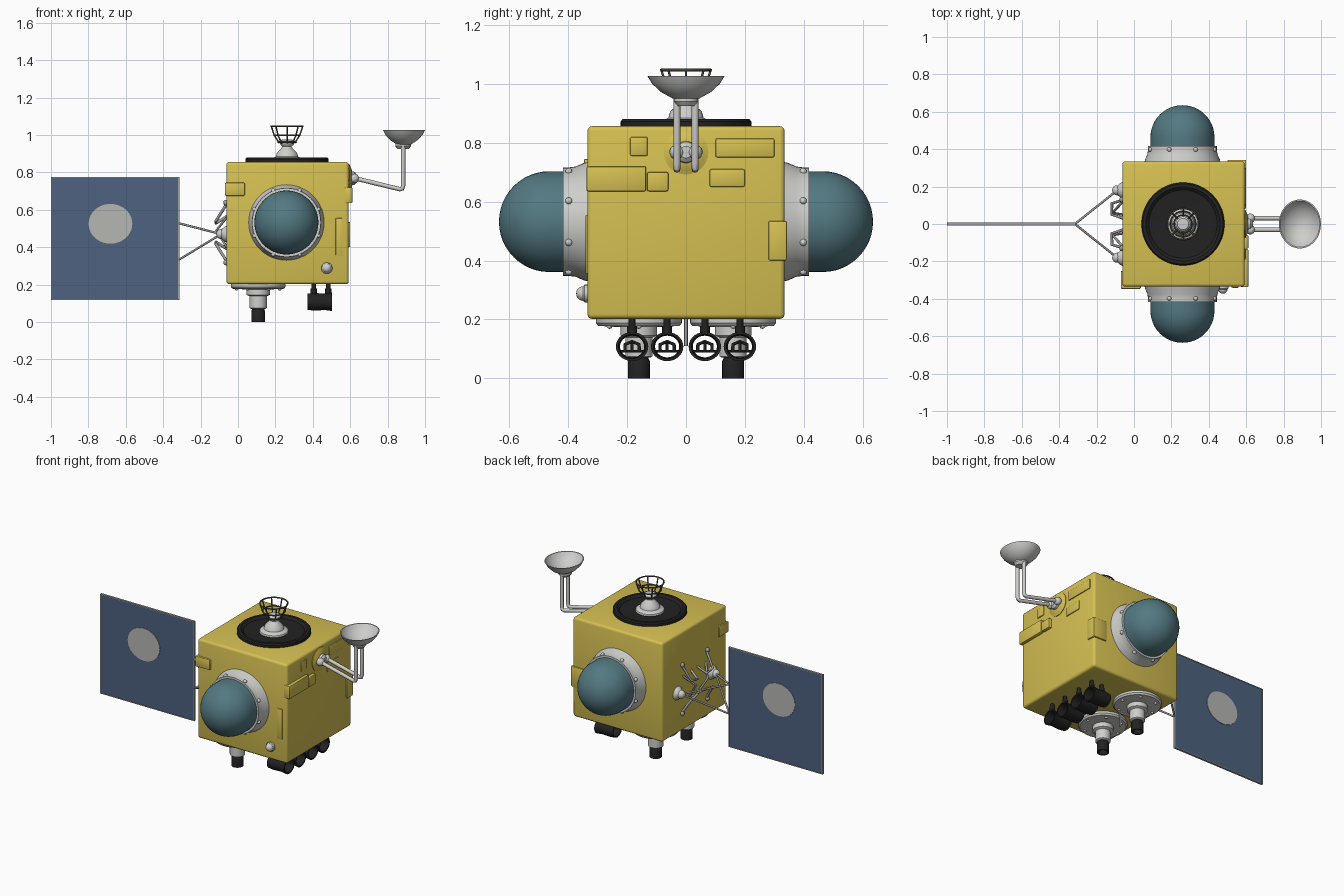
import bpy, bmesh, math
from mathutils import Matrix, Vector

if "Cube" in bpy.data.objects:
    bpy.data.objects.remove(bpy.data.objects["Cube"])

def mat(name, r, g, b):
    m = bpy.data.materials.new(name)
    m.diffuse_color = (r, g, b, 1)
    m.use_nodes = True
    m.node_tree.nodes["Principled BSDF"].inputs["Base Color"].default_value = m.diffuse_color
    return m

YELLOW = mat("yellow foil", .67, .53, .085)
TEAL = mat("teal tank", .087, .19, .222)
BLUE = mat("solar blue", .075, .122, .215)
WHITE = mat("pale grey", .62, .62, .60)
SILVER = mat("silver rod", .36, .36, .36)
BLACK = mat("black", .016, .016, .017)
DARK = mat("dark wire", .09, .085, .06)

CX, CZ = .262, .53   # body centre
BOTTOM, TOP = .202, .856

def finish(name, bm, m, smooth=True):
    bmesh.ops.recalc_face_normals(bm, faces=bm.faces)
    me = bpy.data.meshes.new(name)
    bm.to_mesh(me)
    bm.free()
    me.materials.append(m)
    o = bpy.data.objects.new(name, me)
    bpy.context.collection.objects.link(o)
    bpy.ops.object.select_all(action='DESELECT')
    o.select_set(True)
    bpy.context.view_layer.objects.active = o
    if smooth:
        bpy.ops.object.shade_smooth_by_angle(angle=math.radians(35))
    return o

def lathe(name, prof, m, loc=(0, 0, 0), axis=(0, 0, 1), n=32, scale=(1, 1, 1), loop=False):
    """Turn (radius, height) points round an axis; loop joins last point to first."""
    bm = bmesh.new()
    rings = []
    for r, h in prof:
        if r < 1e-5:
            rings.append([bm.verts.new((0, 0, h))] * n)
        else:
            rings.append([bm.verts.new((r * math.cos(2 * math.pi * i / n),
                                        r * math.sin(2 * math.pi * i / n), h)) for i in range(n)])
    pairs = list(zip(rings, rings[1:])) + ([(rings[-1], rings[0])] if loop else [])
    for a, b in pairs:
        for i in range(n):
            j = (i + 1) % n
            vs = list(dict.fromkeys([a[i], a[j], b[j], b[i]]))
            if len(vs) > 2:
                bm.faces.new(vs)
    if not loop:
        for ring in (rings[0], rings[-1]):
            if ring[0] is not ring[1]:
                bm.faces.new(ring)
    rot = Vector((0, 0, 1)).rotation_difference(Vector(axis)).to_matrix().to_4x4()
    bm.transform(Matrix.Translation(loc) @ Matrix.Diagonal((*scale, 1)) @ rot)
    return finish(name, bm, m)

def box(name, lo, hi, m, bevel=0.0, seg=2):
    bm = bmesh.new()
    bmesh.ops.create_cube(bm, size=1)
    lo, hi = Vector(lo), Vector(hi)
    bm.transform(Matrix.Translation((lo + hi) / 2) @ Matrix.Diagonal((*(hi - lo), 1)))
    if bevel:
        bmesh.ops.bevel(bm, geom=bm.edges[:], offset=bevel, segments=seg, affect='EDGES', profile=.5)
    return finish(name, bm, m)

def ball(name, loc, r, m):
    bm = bmesh.new()
    bmesh.ops.create_uvsphere(bm, u_segments=16, v_segments=10, radius=r)
    bm.transform(Matrix.Translation(loc))
    return finish(name, bm, m)

def rod(name, pts, r, m, cyclic=False):
    cu = bpy.data.curves.new(name, 'CURVE')
    cu.dimensions = '3D'
    cu.bevel_depth, cu.bevel_resolution, cu.use_fill_caps = r, 2, True
    sp = cu.splines.new('POLY')
    sp.points.add(len(pts) - 1)
    for p, c in zip(sp.points, pts):
        p.co = (*c, 1)
    sp.use_cyclic_u = cyclic
    cu.materials.append(m)
    o = bpy.data.objects.new(name, cu)
    bpy.context.collection.objects.link(o)
    bpy.ops.object.select_all(action='DESELECT')
    o.select_set(True)
    bpy.context.view_layer.objects.active = o
    bpy.ops.object.convert(target='MESH')
    bpy.ops.object.shade_smooth_by_angle(angle=math.radians(50))

def circle(c, r, n=24):
    return [(c[0] + r * math.cos(2 * math.pi * i / n), c[1] + r * math.sin(2 * math.pi * i / n), c[2]) for i in range(n)]

# body and raised foil pads
box("body", (-.062, -.335, BOTTOM), (.592, .335, TOP), YELLOW, .016, 3)
pads = [(-.135, -.338, .635, .72), (-.06, -.132, .635, .70), (.20, .08, .65, .71),
        (.30, .10, .75, .815), (-.13, -.19, .755, .82)]
for i, (y1, y0, z0, z1) in enumerate(pads):
    d = .612 if i < 2 else .598
    box("side_pad", (.57, y0, z0), (d, y1, z1), YELLOW, .006)
box("front_corner_pad", (-.07, -.347, .675), (.037, -.25, .745), YELLOW, .006)
box("front_strip", (.522, -.341, .355), (.56, -.32, .555), YELLOW, .004)
box("rear_corner_pad", (.50, .28, .40), (.60, .343, .535), YELLOW, .006)

# side tanks with bolted collars
for s in (-1, 1):
    arc = [(.171 * math.cos(a), .464 + .171 * math.sin(a)) for a in (math.pi / 2 * k / 12 for k in range(13))]
    arc[-1] = (0, .635)
    lathe("tank_dome", [(.171, .38)] + arc, TEAL, (CX - .003, 0, CZ + .002), (0, s, 0), 48)
    lathe("tank_collar", [(.205, .32), (.200, .345), (.187, .375), (.184, .40), (.184, .417), (.165, .417)],
          WHITE, (CX - .003, 0, CZ + .002), (0, s, 0), 48)
    for k in range(8):
        a = math.pi / 8 + k * math.pi / 4
        ball("collar_bolt", (CX - .003 + .184 * math.cos(a), s * .398, CZ + .002 + .184 * math.sin(a)), .012, WHITE)

# front knob
lathe("front_knob_base", [(.03, 0), (.03, .012), (.024, .018)], WHITE, (.475, -.333, .288), (0, -1, 0), 20)
ball("front_knob", (.475, -.348, .288), .025, WHITE)

# roof disc, pedestal and wire basket
lathe("roof_disc", [(.222, .85), (.222, .872), (.215, .880), (.198, .880), (.182, .866), (.10, .862)],
      BLACK, (CX, 0, 0), n=48)
lathe("pedestal", [(.088, .86), (.085, .872), (.06, .884), (.054, .905), (.033, .925), (.024, .938),
                   (.036, .95), (.04, .965), (.03, .975), (0, .977)], WHITE, (CX, 0, 0))
for z, r in ((.962, .048), (.998, .068), (1.047, .084)):
    rod("basket_ring", circle((CX, 0, z), r), .0045, DARK, True)
for k in range(8):
    c, s = math.cos(k * math.pi / 4), math.sin(k * math.pi / 4)
    rod("basket_bar", [(CX + .04 * c, .04 * s, .955), (CX + .068 * c, .068 * s, .998),
                       (CX + .084 * c, .084 * s, 1.047)], .004, DARK)

# oval antenna dish on a pair of bent arms
out = [(0, .944), (.045, .95), (.085, .972), (.115, 1.0), (.131, 1.027)]
inn = [(.124, 1.027), (.108, 1.003), (.08, .98), (.04, .96), (0, .955)]
lathe("antenna_dish", out + inn, WHITE, (.887, 0, 0), n=40, scale=(.86, 1, 1))
lathe("dish_neck", [(.03, .925), (.042, .94), (.042, .955)], WHITE, (.883, 0, 0), n=20)
for s in (-1, 1):
    y = s * .031
    rod("antenna_arm", [(.61, y, .772), (.865, y, .71), (.878, y, .713), (.883, y, .73), (.883, y, .945)], .012, WHITE)
    ball("arm_joint", (.622, y, .768), .025, WHITE)
rod("arm_axle", [(.622, -.05, .768), (.622, .05, .768)], .014, WHITE)
lathe("arm_flange", [(.076, -.01), (.076, .006), (.06, .012), (.045, .02)], YELLOW, (.59, 0, .768), (1, 0, 0))
lathe("arm_socket", [(.04, 0), (.035, .028), (.02, .04)], WHITE, (.595, 0, .768), (1, 0, 0), 20)

# solar panel with silver rim and round plates on both sides
box("solar_panel", (-.994, -.005, .122), (-.32, .005, .77), BLUE)
for lo, hi in (((-1, .118), (-.994, .774)), ((-.32, .118), (-.314, .774)),
               ((-.994, .118), (-.32, .123)), ((-.994, .769), (-.32, .774))):
    box("panel_rim", (lo[0], -.007, lo[1]), (hi[0], .007, hi[1]), SILVER)
lathe("panel_round_plate", [(.117, -.0075), (.117, .0075)], WHITE, (-.682, 0, .525), (0, 1, 0), 40, (1, 1, .91)).data.materials[0] = \
    mat("plate grey", .47, .47, .45)

# panel struts, hubs and bent braces
for s in (-1, 1):
    hub = (-.09, s * .18, .47)
    for z in (.528, .333):
        rod("panel_strut", [(-.316, 0, z), hub], .006, SILVER)
    ball("strut_hub", hub, .027, WHITE)
    lathe("hub_base", [(.045, 0), (.04, .012), (.024, .03)], WHITE, (-.06, s * .18, .47), (-1, 0, 0), 20)
    for e in (-1, 1):
        z = .478
        rod("bent_brace", [(-.055, s * .13, z + e * .162), (-.118, s * .11, z + e * .062),
                           (-.118, s * .05, z + e * .05), (-.055, s * .03, z + e * .09)], .008, SILVER)
        ball("brace_foot", (-.064, s * .13, z + e * .16), .015, SILVER)
    rod("cross_brace", [(-.06, s * .12, .56), (-.115, s * .06, .49), (-.06, s * .05, .40)], .007, SILVER)

# underside thrusters on round plates
for s in (-1, 1):
    c = (.108, s * .16, 0)
    lathe("thruster_plate", [(.146, .21), (.146, .188), (.138, .178), (.065, .174)], WHITE, c, n=40)
    lathe("thruster_body", [(.062, .18), (.062, .145), (.046, .138), (.046, .075), (.038, .070)], WHITE, c)
    lathe("thruster_nozzle", [(.030, .08), (.033, .066), (.037, .058), (.037, 0), (.028, 0), (.025, .03), (0, .03)], BLACK, c, 
          n=24)
    for k in range(6):
        a = k * math.pi / 3
        ball("plate_bolt", (c[0] + .115 * math.cos(a), c[1] + .115 * math.sin(a), .178), .010, WHITE)
rod("centre_pin", [(.108, 0, .205), (.108, 0, .11)], .006, SILVER)

# row of four hollow lamps under the right edge
for y in (-.183, -.064, .064, .183):
    lathe("lamp_shell", [(.048, -.065), (.052, -.03), (.049, .03), (.055, .066), (.046, .066),
                         (.041, .03), (.041, -.065)], BLACK, (.437, y, .108), (1, 0, 0), 28, (1, 1, .9), True)
    for x in (.405, .483):
        rod("lamp_stalk", [(x, y, .21), (x, y, .15)], .012, BLACK)
        rod("lamp_collar", [(x, y, .178), (x, y, .15)], .017, BLACK)
    rod("lamp_filament", [(.43, y - .024, .09), (.43, y - .024, .115), (.43, y, .125),
                          (.43, y + .024, .115), (.43, y + .024, .09)], .006, BLACK)
    rod("lamp_prong", [(.43, y, .125), (.43, y, .09)], .005, BLACK)
    rod("lamp_bar", [(.43, y - .044, .092), (.43, y + .044, .092)], .004, BLACK)
